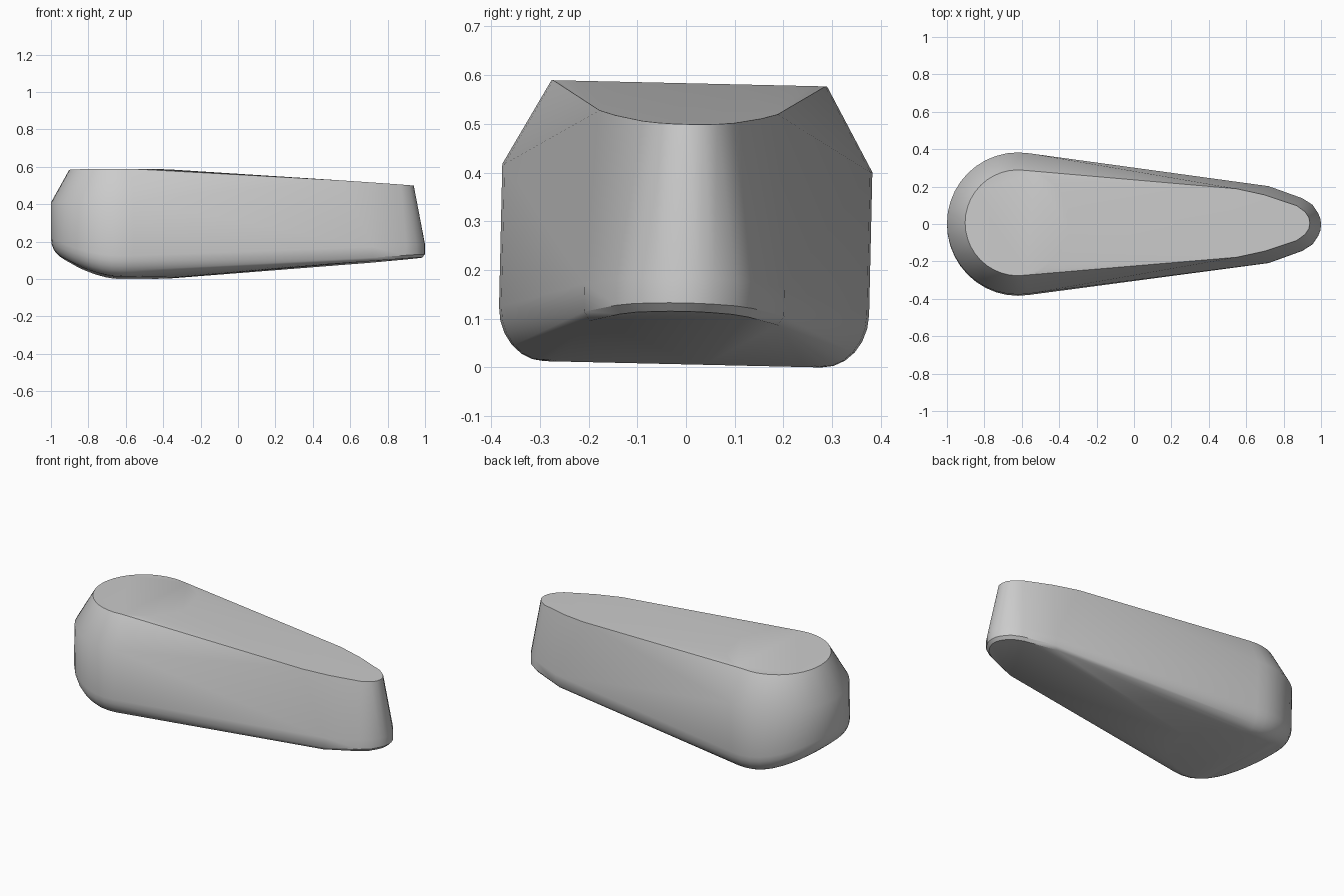
import bpy, bmesh
from math import cos, sin, pi, radians
from mathutils import Matrix

cube = bpy.data.objects.get("Cube")
if cube:
    bpy.data.objects.remove(cube)

SEGMENTS = 40
ROUND_X = -0.62
points = []


def round_ring(radius, height, lift=0.0):
    """Ring of the broad end; lift raises its outer side into a curved heel."""
    for i in range(SEGMENTS):
        a = 2 * pi * i / SEGMENTS
        heel = max(0, -cos(a)) ** 2
        points.append((ROUND_X + radius * cos(a), radius * sin(a), height + lift * heel))


def nose_ring(outline, height, slope):
    """Mirrored outline of the narrow end on a sloping plane."""
    for x, y in outline:
        for side in (-1, 1):
            points.append((x, side * y, height + slope * (x - 1)))


# Broad end: flat top, sloped shoulder, upright wall, rounded underside
round_ring(0.283, 0.584)
round_ring(0.38, 0.41)
for step in range(7):
    t = step / 6 * pi / 2
    round_ring(0.285 + 0.095 * cos(t), 0.007 + 0.11 * (1 - sin(t)), 0.1)

# Narrow end: top edge, widest band and bevelled bottom edge
top = [(0.55, 0.183), (0.70, 0.15), (0.87, 0.093), (0.915, 0.06), (0.935, 0.03), (0.94, 0)]
wide = [(0.72, 0.205), (0.90, 0.14), (0.955, 0.105), (0.985, 0.06), (0.997, 0.03), (1.0, 0)]
nose_ring(top, 0.496, -0.063)
nose_ring(wide, 0.185, 0.06)
nose_ring(wide, 0.133, 0.08)
nose_ring([(x - 0.016, y * 0.94) for x, y in wide], 0.117, 0.085)

# Wrap the rings in one taut skin and roll it slightly
bm = bmesh.new()
for p in points:
    bm.verts.new(p)
bmesh.ops.remove_doubles(bm, verts=bm.verts, dist=0.0005)
hull = bmesh.ops.convex_hull(bm, input=bm.verts)
loose = [v for v in bm.verts if not v.link_faces]
bmesh.ops.delete(bm, geom=loose, context='VERTS')
bmesh.ops.dissolve_limit(bm, angle_limit=radians(0.5), verts=bm.verts, edges=bm.edges)
bmesh.ops.rotate(bm, verts=bm.verts, cent=(0, 0, 0.29), matrix=Matrix.Rotation(radians(-1.3), 3, 'X'))
low = min(v.co.z for v in bm.verts)
bmesh.ops.translate(bm, verts=bm.verts, vec=(0, 0, -low))
bmesh.ops.recalc_face_normals(bm, faces=bm.faces)

mesh = bpy.data.meshes.new("tapered_body")
bm.to_mesh(mesh)
bm.free()
body = bpy.data.objects.new("tapered_body", mesh)
bpy.context.collection.objects.link(body)

# Plain grey finish
grey = bpy.data.materials.new("plain_grey")
grey.use_nodes = True
colour = (0.6, 0.6, 0.6, 1)
grey.diffuse_color = colour
grey.node_tree.nodes["Principled BSDF"].inputs["Base Color"].default_value = colour
mesh.materials.append(grey)

# Smooth sides with a crisp top edge
bpy.ops.object.select_all(action='DESELECT')
body.select_set(True)
bpy.context.view_layer.objects.active = body
bpy.ops.object.shade_smooth_by_angle(angle=radians(35))
